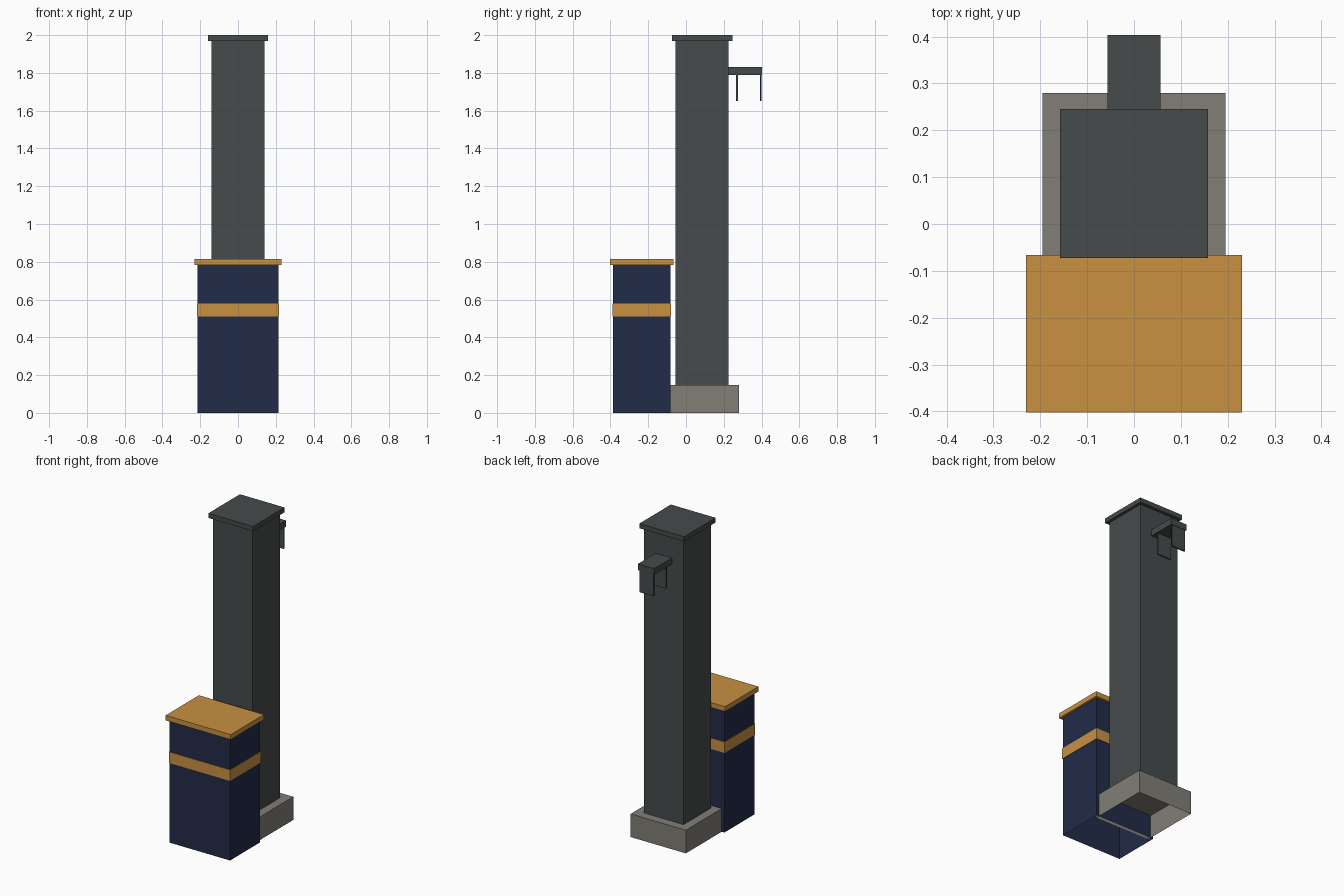
import bpy, bmesh
from mathutils import Vector

cube = bpy.data.objects.get("Cube")
if cube:
    bpy.data.objects.remove(cube, do_unlink=True)


def make_material(name, rgb):
    mat = bpy.data.materials.new(name)
    mat.use_nodes = True
    color = (*rgb, 1.0)
    mat.diffuse_color = color
    mat.node_tree.nodes["Principled BSDF"].inputs["Base Color"].default_value = color
    return mat


charcoal = make_material("charcoal", (0.062, 0.07, 0.07))
navy = make_material("navy", (0.016, 0.025, 0.066))
ochre = make_material("ochre", (0.58, 0.283, 0.054))
concrete = make_material("concrete", (0.218, 0.209, 0.181))


def box(name, half_width, y, z, mat, open_bottom=False, side_mat=None):
    """Box centred on x, spanning the given y and z ranges."""
    bm = bmesh.new()
    bmesh.ops.create_cube(bm, size=1)
    size = Vector((2 * half_width, y[1] - y[0], z[1] - z[0]))
    centre = Vector((0, sum(y) / 2, sum(z) / 2))
    bmesh.ops.scale(bm, vec=size, verts=bm.verts)
    bmesh.ops.translate(bm, vec=centre, verts=bm.verts)
    bm.normal_update()
    if open_bottom:
        under = [f for f in bm.faces if f.normal.z < -0.5]
        bmesh.ops.delete(bm, geom=under, context='FACES_ONLY')
    if side_mat:
        for f in bm.faces:
            f.material_index = int(abs(f.normal.x) > 0.5)
    mesh = bpy.data.meshes.new(name)
    bm.to_mesh(mesh)
    bm.free()
    mesh.materials.append(mat)
    if side_mat:
        mesh.materials.append(side_mat)
    obj = bpy.data.objects.new(name, mesh)
    bpy.context.collection.objects.link(obj)
    return obj


# Tall column on a hollow footing
box("footing", 0.195, (-0.11, 0.28), (0, 0.148), concrete, open_bottom=True)
box("column", 0.14, (-0.055, 0.225), (0.148, 1.97), charcoal, open_bottom=True)
box("column_cap", 0.158, (-0.073, 0.245), (1.97, 2.0), charcoal)

# Cabinet standing in front, with a band and an overhanging lid
box("cabinet", 0.214, (-0.386, -0.082), (0, 0.785), navy, open_bottom=True)
box("cabinet_band", 0.217, (-0.389, -0.079), (0.51, 0.58), ochre)
box("cabinet_lid", 0.23, (-0.402, -0.066), (0.783, 0.815), ochre)

# Bracket at the back with two hanging plates
box("bracket_arm", 0.057, (0.22, 0.403), (1.79, 1.83), charcoal)
box("inner_hanging_plate", 0.05, (0.265, 0.274), (1.65, 1.792), charcoal)
box("outer_hanging_plate", 0.05, (0.391, 0.4), (1.65, 1.792), charcoal, side_mat=navy)
